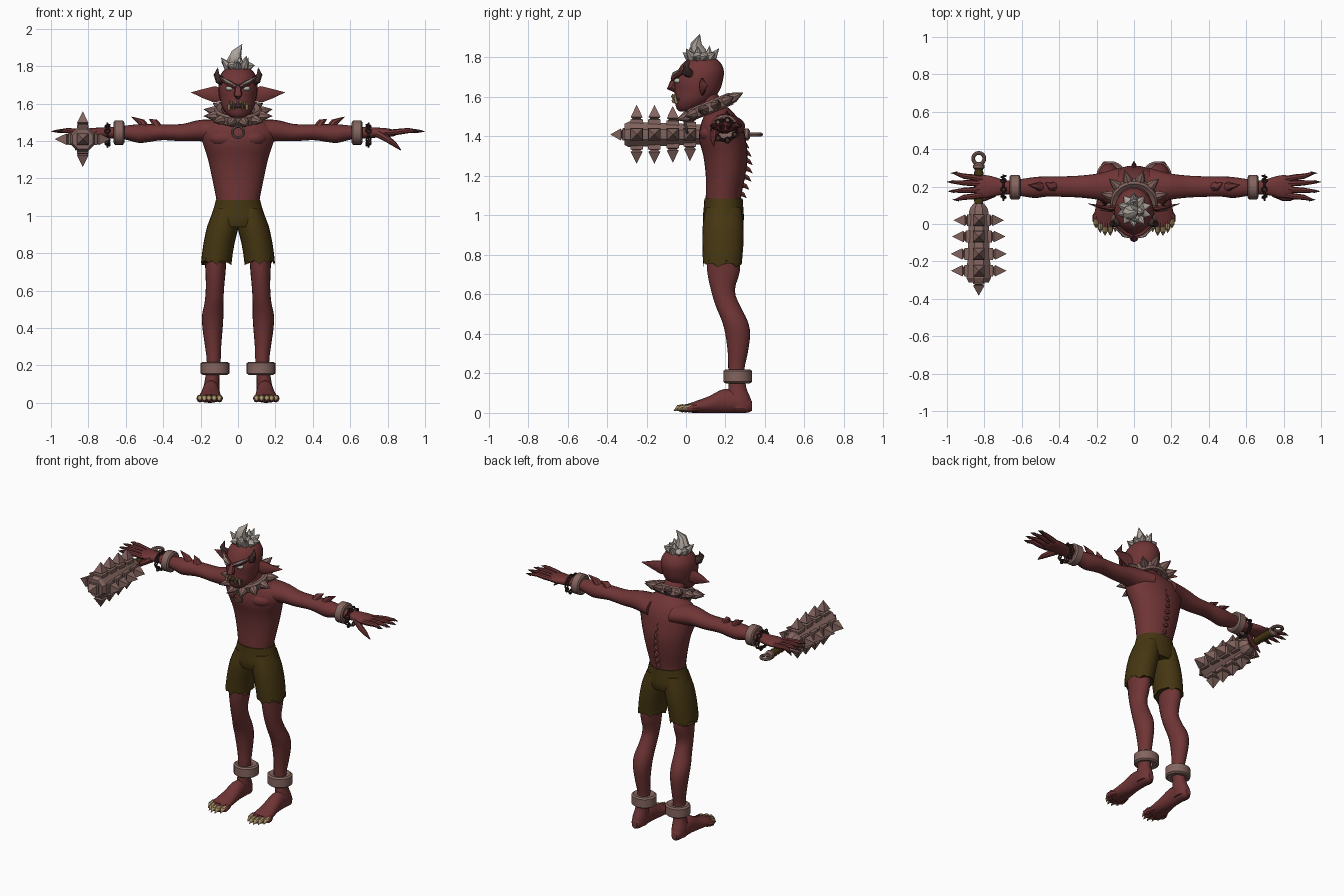
import bpy, bmesh, math
from mathutils import Vector, Matrix


def material(name, rgb):
    m = bpy.data.materials.new(name)
    m.diffuse_color = (*rgb, 1)
    return m


SKIN = material("red_skin", (0.16, 0.035, 0.036))
METAL = material("dusty_metal", (0.23, 0.13, 0.115))
CLOTH = material("olive_cloth", (0.06, 0.037, 0.006))
HAIR = material("pale_hair", (0.42, 0.37, 0.33))
CLAW = material("ivory_claw", (0.40, 0.29, 0.14))
DARK = material("dark_horn", (0.045, 0.022, 0.02))
EYE = material("pale_eye", (0.5, 0.5, 0.47))


def finish(name, bm, mat, mirror=False, angle=40):
    bmesh.ops.recalc_face_normals(bm, faces=bm.faces[:])
    me = bpy.data.meshes.new(name)
    bm.to_mesh(me)
    bm.free()
    me.materials.append(mat)
    for p in me.polygons:
        p.use_smooth = True
    me.set_sharp_from_angle(angle=math.radians(angle))
    ob = bpy.data.objects.new(name, me)
    bpy.context.scene.collection.objects.link(ob)
    if mirror:
        mod = ob.modifiers.new("mirror", 'MIRROR')
        mod.use_mirror_merge = False
    return ob


def skin_rings(bm, rings, cap=True):
    rows = [[bm.verts.new(p) for p in ring] for ring in rings]
    n = len(rows[0])
    for a, b in zip(rows, rows[1:]):
        for i in range(n):
            j = (i + 1) % n
            bm.faces.new((a[i], a[j], b[j], b[i]))
    if cap:
        bm.faces.new(rows[0])
        bm.faces.new(rows[-1])
    return rows


def loft(bm, rings, axis=2, n=20, steps=3, cap=True, phase=0.0):
    """Ellipse sections (x, y, z, ru, rv) across an axis, smoothly interpolated."""
    secs = []
    last = len(rings) - 1
    for i in range(last):
        p0, p1, p2, p3 = (rings[max(i - 1, 0)], rings[i], rings[i + 1], rings[min(i + 2, last)])
        for s in range(steps):
            t = s / steps
            secs.append([0.5 * (2 * b + (c - a) * t + (2 * a - 5 * b + 4 * c - d) * t * t
                                + (3 * b - a - 3 * c + d) * t ** 3)
                         for a, b, c, d in zip(p0, p1, p2, p3)])
    secs.append(rings[-1])
    iu, iv = ((1, 2), (0, 2), (0, 1))[axis]
    out = []
    for s in secs:
        ring = []
        for k in range(n):
            a = math.tau * k / n + phase
            p = Vector(s[:3])
            p[iu] += max(s[3], 0.001) * math.cos(a)
            p[iv] += max(s[4], 0.001) * math.sin(a)
            ring.append(p)
        out.append(ring)
    return skin_rings(bm, out, cap)


def tube(bm, pts, radii, n=8, flat=1.0, phase=0.0, up=None):
    """Tapered tube along a polyline; flat squeezes it sideways."""
    pts = [Vector(p) for p in pts]
    whole = (pts[-1] - pts[0]).normalized()
    up = Vector(up) if up else (Vector((1, 0, 0)) if abs(whole.z) > 0.9 else Vector((0, 0, 1)))
    out = []
    for i, p in enumerate(pts):
        t = (pts[min(i + 1, len(pts) - 1)] - pts[max(i - 1, 0)]).normalized()
        u = t.cross(up).normalized()
        v = u.cross(t)
        out.append([p + radii[i] * (u * flat * math.cos(a) + v * math.sin(a))
                    for a in (math.tau * k / n + phase for k in range(n))])
    skin_rings(bm, out)


def hoop(bm, c, big, small, axis, n=16):
    ax = Vector(axis).normalized()
    u = ax.orthogonal().normalized()
    v = ax.cross(u)
    pts = [Vector(c) + big * (u * math.cos(math.tau * k / n) + v * math.sin(math.tau * k / n))
           for k in range(n + 2)]
    tube(bm, pts, [small] * len(pts), 8, up=ax)


def blob(bm, c, r):
    bmesh.ops.create_uvsphere(bm, u_segments=16, v_segments=10, radius=1,
                              matrix=Matrix.Translation(c) @ Matrix.Diagonal((*r, 1)))


# torso, neck and chest
bm = bmesh.new()
loft(bm, [(0, .19, 1.04, .11, .09), (0, .19, 1.1, .118, .09), (0, .2, 1.2, .138, .1),
          (0, .2, 1.3, .16, .112), (0, .185, 1.38, .185, .118), (0, .18, 1.44, .2, .11),
          (0, .175, 1.49, .17, .09), (0, .165, 1.525, .1, .07), (0, .13, 1.57, .07, .06),
          (0, .09, 1.63, .065, .06)], n=28)
for s in (-1, 1):
    blob(bm, (s * .075, .135, 1.415), (.085, .068, .05))
finish("torso", bm, SKIN)

# spikes down the spine
bm = bmesh.new()
for i in range(8):
    z = 1.1 + i * .042
    y = .265 + .03 * math.sin(i / 7 * math.pi)
    tube(bm, [(0, y, z + .015), (0, y + .025, z + .005), (0, y + .042, z - .012)],
         [.018, .012, .001], 6)
finish("spine_spikes", bm, SKIN)

# arms with hands and fingers
bm = bmesh.new()
loft(bm, [(.08, .2, 1.45, .1, .06), (.16, .2, 1.455, .078, .06), (.22, .2, 1.455, .066, .055),
          (.3, .2, 1.445, .058, .046), (.4, .2, 1.447, .054, .042), (.47, .2, 1.443, .054, .047),
          (.53, .195, 1.44, .056, .05), (.6, .195, 1.445, .046, .038), (.68, .195, 1.445, .037, .03),
          (.74, .2, 1.445, .05, .027), (.79, .2, 1.445, .061, .024), (.83, .2, 1.443, .058, .018),
          (.85, .2, 1.443, .045, .01)], axis=0)
fingers = [(.155, .13, .96), (.185, .175, .985), (.215, .225, .99), (.24, .272, .97)]
for y0, y1, x1 in fingers:
    tube(bm, [(.81, y0, 1.445), (.86, y0 * .7 + y1 * .3, 1.45), (.91, (y0 + y1) / 2, 1.456), (x1 - .01, y1, 1.452)],
         [.016, .016, .014, .007])
tube(bm, [(.75, .165, 1.44), (.8, .14, 1.41), (.835, .137, 1.385), (.87, .14, 1.352)],
     [.022, .018, .014, .003])
for x, tip in ((.5, (.57, .21, 1.53)), (.43, (.475, .22, 1.518))):
    tube(bm, [(x, .2, 1.465), (x + .015, .202, 1.5), tip], [.032, .02, .001])
finish("arms", bm, SKIN, True)
bm = bmesh.new()
for y0, y1, x1 in fingers:
    tube(bm, [(x1 - .025, y1, 1.453), (x1 + .01, y1, 1.451)], [.01, .001], 6)
finish("finger_claws", bm, DARK, True)

# legs and feet
bm = bmesh.new()
loft(bm, [(.12, .19, .84, .06, .085), (.12, .19, .72, .055, .083), (.123, .187, .62, .049, .06),
          (.128, .213, .54, .05, .062), (.135, .245, .47, .057, .065), (.136, .262, .4, .054, .063),
          (.133, .262, .3, .043, .05), (.13, .255, .22, .037, .041), (.138, .26, .13, .038, .045),
          (.143, .268, .07, .044, .06), (.145, .275, .02, .042, .055)])
loft(bm, [(.145, .333, .035, .018, .025), (.145, .31, .043, .034, .042), (.145, .26, .054, .043, .054),
          (.145, .19, .06, .045, .06), (.147, .12, .043, .053, .043), (.15, .05, .03, .061, .03),
          (.15, .01, .024, .055, .022)], axis=1)
toes = [(.1, -.005), (.127, -.025), (.155, -.025), (.18, -.01), (.203, .015)]
for x, y in toes:
    tube(bm, [(x * .8 + .03, .06, .024), (x, y + .025, .025), (x, y, .02), (x, y - .012, .016)],
         [.018, .02, .018, .008])
finish("legs", bm, SKIN, True)
bm = bmesh.new()
for x, y in toes:
    tube(bm, [(x, y + .012, .03), (x, y - .014, .026), (x, y - .038, .01)], [.015, .014, .001])
finish("toe_claws", bm, CLAW, True)

# shorts with ragged hems
bm = bmesh.new()
loft(bm, [(0, .19, 1.085, .118, .097), (0, .19, 1.04, .13, .1), (0, .189, .98, .147, .104),
          (0, .188, .94, .13, .095)], n=28)
finish("shorts_hips", bm, CLOTH)
bm = bmesh.new()
rows = loft(bm, [(.065, .19, 1.04, .06, .09), (.08, .188, .95, .083, .103), (.1, .187, .86, .083, .104),
                 (.112, .185, .785, .082, .1), (.115, .185, .75, .082, .098)], n=24)
for i, v in enumerate(rows[-1]):
    v.co.z += (0, .024, .01, -.012, .016)[i % 5]
finish("shorts_legs", bm, CLOTH, True)

# wrist and ankle cuffs
bm = bmesh.new()
loft(bm, [(.123, .262, .155, .035, .035), (.123, .262, .15, .066, .063), (.123, .262, .158, .077, .073),
          (.123, .262, .212, .077, .073), (.123, .262, .22, .066, .063), (.123, .262, .215, .035, .035)],
     steps=1, cap=False, n=24)
loft(bm, [(.615, .197, 1.445, .035, .03), (.608, .197, 1.445, .055, .055), (.615, .197, 1.445, .066, .065),
          (.658, .197, 1.445, .066, .065), (.665, .197, 1.445, .055, .055), (.66, .197, 1.445, .035, .03)],
     axis=0, steps=1, cap=False, n=24)
finish("cuffs", bm, METAL, True)

# wrist chains
bm = bmesh.new()
for k in range(14):
    a = math.tau * k / 14
    c = (.698, .197 + .057 * math.cos(a), 1.432 + .052 * math.sin(a))
    hoop(bm, c, .013, .005, (1, 0, 0) if k % 2 else (0.3, math.cos(a), math.sin(a)), 10)
finish("wrist_chains", bm, DARK, True)

# head, nose and ears
bm = bmesh.new()
loft(bm, [(0, .0, 1.525, .03, .03), (0, .008, 1.54, .055, .055), (0, .035, 1.58, .085, .092),
          (0, .056, 1.63, .098, .113), (0, .063, 1.68, .105, .123), (0, .075, 1.73, .102, .117),
          (0, .08, 1.77, .083, .097), (0, .085, 1.795, .052, .062), (0, .088, 1.806, .015, .02)], n=24)
tube(bm, [(0, -.045, 1.7), (0, -.064, 1.67), (0, -.075, 1.648), (0, -.05, 1.632)], [.014, .019, .023, .012])
for s in (-1, 1):
    tube(bm, [(s * .075, .09, 1.645), (s * .125, .083, 1.65), (s * .185, .093, 1.654), (s * .25, .11, 1.66)],
         [.03, .046, .026, .001], 10, flat=.35)
    tube(bm, [(s * .008, -.066, 1.69), (s * .05, -.052, 1.708), (s * .09, -.01, 1.73)], [.012, .017, .008])
finish("head", bm, SKIN)

# face details
bm = bmesh.new()
blob(bm, (.044, -.04, 1.682), (.022, .021, .014))
finish("eyes", bm, EYE, True)
bm = bmesh.new()
tube(bm, [(.015, -.074, 1.695), (.055, -.062, 1.717), (.1, -.022, 1.745)], [.004, .009, .002], 6)
finish("eyebrows", bm, HAIR, True)
bm = bmesh.new()
blob(bm, (0, -.02, 1.588), (.062, .043, .022))
finish("mouth", bm, DARK)
bm = bmesh.new()
for x, y, z0, z1, r in ((.048, -.047, 1.567, 1.618, .01), (.025, -.06, 1.57, 1.595, .007),
                        (.035, -.056, 1.61, 1.585, .007), (.012, -.063, 1.612, 1.59, .007)):
    tube(bm, [(x, y, z0), (x, y - .008, (z0 + z1) / 2), (x, y - .003, z1)], [r, r * .8, .001], 6)
finish("teeth", bm, CLAW, True)

# horns
bm = bmesh.new()
tube(bm, [(.075, .025, 1.715), (.1, .003, 1.728), (.115, .0, 1.755), (.108, .018, 1.792)],
     [.026, .024, .016, .001], 10)
finish("horns", bm, DARK, True)

# crest of hair tufts
bm = bmesh.new()
tube(bm, [(0, .08, 1.77), (-.02, .06, 1.83), (-.008, .052, 1.87), (.022, .07, 1.918)],
     [.035, .042, .028, .001], 8)
for k in range(10):
    a = math.tau * k / 10 + .3
    dx, dy = math.cos(a), math.sin(a)
    h = 1.825 + .02 * (k % 3 - 1)
    tube(bm, [(.025 * dx, .075 + .025 * dy, 1.785), (.06 * dx, .075 + .06 * dy, 1.803),
              (.095 * dx, .075 + .092 * dy, h)], [.024, .025, .001], 7)
for x, y, z in ((-.04, .05, 1.85), (.045, .06, 1.855), (0, .12, 1.86), (.01, .02, 1.85)):
    tube(bm, [(x * .4, .07, 1.79), (x * .8, y, 1.815), (x, y, z)], [.025, .024, .001], 7)
finish("hair", bm, HAIR)

# tilted spiked collar
bm = bmesh.new()
loft(bm, [(0, 0, -.022, .09, .09), (0, 0, -.032, .115, .115), (0, 0, -.022, .126, .126),
          (0, 0, .022, .126, .126), (0, 0, .032, .115, .115), (0, 0, .022, .09, .09),
          (0, 0, -.022, .09, .09)], steps=1, cap=False, n=28)
for k in range(12):
    a = math.tau * (k + .5) / 12
    d = Vector((math.cos(a), math.sin(a), 0))
    tube(bm, [d * .115, d * .138, d * .19 + Vector((0, 0, .004))], [.026, .026, .001], 8)
bm.transform(Matrix.Translation((0, .12, 1.548)) @ Matrix.Rotation(math.radians(22), 4, 'X'))
finish("collar", bm, METAL)
bm = bmesh.new()
hoop(bm, (0, .0, 1.448), .03, .007, (0, 1, .2), 20)
hoop(bm, (0, .0, 1.485), .012, .005, (1, 0, 0), 10)
finish("collar_ring", bm, METAL)

# club: head, handle, pommel ring
CX, CZ = -.83, 1.41
bm = bmesh.new()
loft(bm, [(CX, y, CZ, r, r) for y, r in ((.11, .03), (.085, .05), (.07, .055), (-.29, .07), (-.312, .058))],
     axis=1, n=8, steps=1, phase=math.pi / 8)
for i, y in enumerate((.02, -.067, -.16, -.25)):
    for d in (Vector((1, 0, 0)), Vector((-1, 0, 0)), Vector((0, 0, 1)), Vector((0, 0, -1))):
        c = Vector((CX, y, CZ))
        o = (-.014, -.006, 0, 0)[i]
        tube(bm, [c + d * (q + o) for q in (.04, .075, .08, .088, .148)],
             [.045, .045, .028, .043, .001], 4, phase=math.pi / 4)
c = Vector((CX, 0, CZ))
tube(bm, [c + Vector((0, -q, 0)) for q in (.29, .32, .325, .33, .382)],
     [.045, .045, .028, .043, .001], 4, phase=math.pi / 4)
finish("club_head", bm, METAL, angle=20)
bm = bmesh.new()
loft(bm, [(CX, .09 + i * .018, CZ, .026 - .005 * (i % 2), .026 - .005 * (i % 2)) for i in range(13)],
     axis=1, n=12, steps=1)
finish("club_handle", bm, CLOTH)
bm = bmesh.new()
loft(bm, [(CX, y, CZ, r, r) for y, r in ((.295, .024), (.3, .03), (.315, .03), (.325, .018))],
     axis=1, n=12, steps=1)
hoop(bm, (CX, .35, CZ), .03, .01, (0, 0, 1), 20)
finish("club_pommel", bm, METAL)
